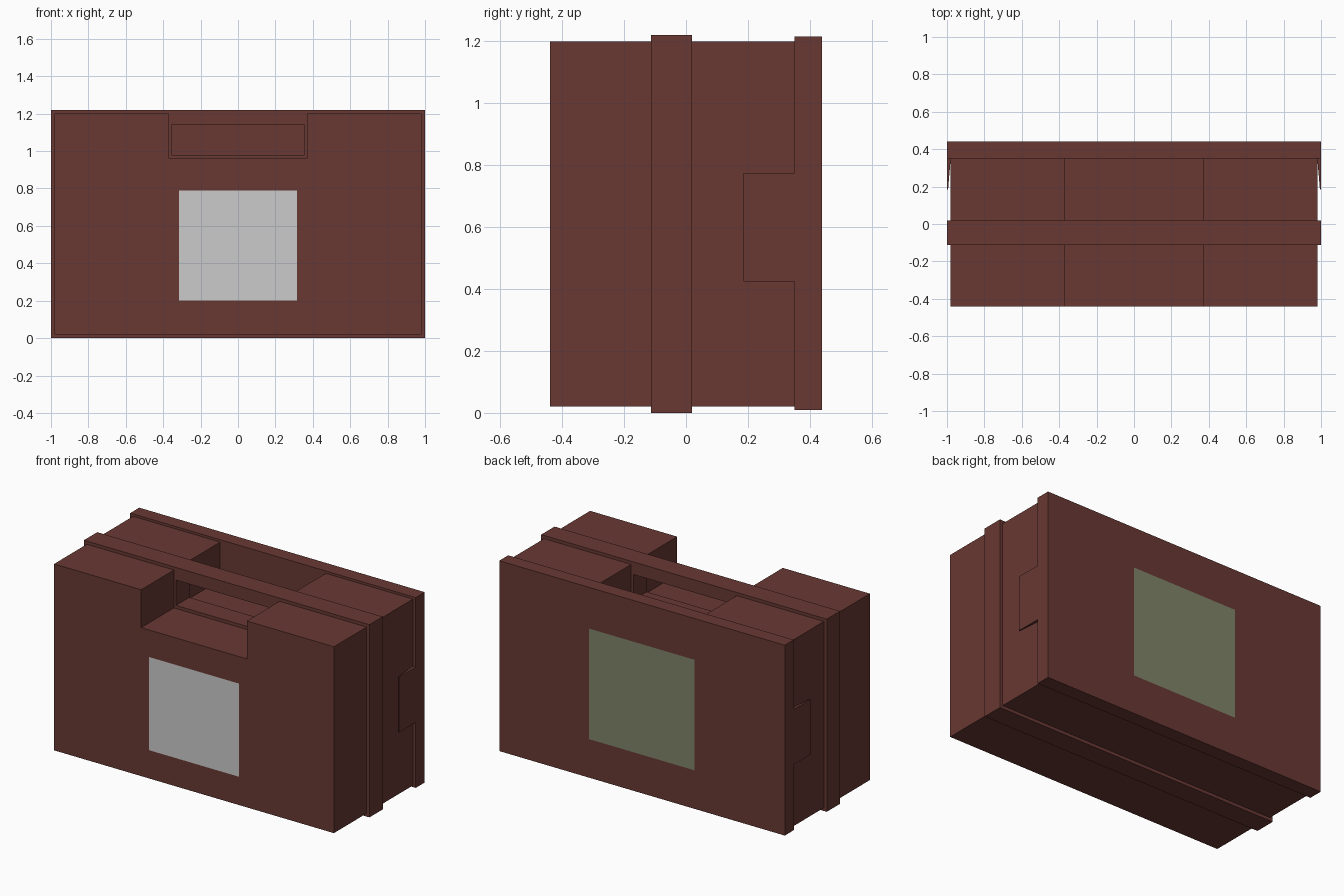
import bpy, bmesh

if "Cube" in bpy.data.objects:
    bpy.data.objects.remove(bpy.data.objects["Cube"])


def material(name, rgb):
    m = bpy.data.materials.new(name)
    m.diffuse_color = (*rgb, 1)
    m.use_nodes = True
    m.node_tree.nodes["Principled BSDF"].inputs["Base Color"].default_value = m.diffuse_color
    return m


BROWN = material("brown_leather", (0.138, 0.040, 0.033))
GREEN = material("grey_green", (0.212, 0.231, 0.138))


def finish(bm, name, mat=None, closed=True):
    if closed:
        bmesh.ops.recalc_face_normals(bm, faces=bm.faces)
    mesh = bpy.data.meshes.new(name)
    bm.to_mesh(mesh)
    bm.free()
    obj = bpy.data.objects.new(name, mesh)
    bpy.context.collection.objects.link(obj)
    if mat:
        mesh.materials.append(mat)
    return obj


def rect(x, z0, z1):
    return [(-x, z0), (x, z0), (x, z1), (-x, z1)]


def extrude_y(bm, faces, dy):
    new = bmesh.ops.extrude_face_region(bm, geom=faces, use_keep_orig=True)["geom"]
    verts = [v for v in new if isinstance(v, bmesh.types.BMVert)]
    bmesh.ops.translate(bm, verts=verts, vec=(0, dy, 0))
    return verts


# Case body: rectangle with a handle recess in the top
bm = bmesh.new()
profile = [(-.98, .02), (.98, .02), (.98, 1.2), (.37, 1.2),
           (.37, .96), (-.37, .96), (-.37, 1.2), (-.98, 1.2)]
face = bm.faces.new([bm.verts.new((x, -.44, z)) for x, z in profile])
extrude_y(bm, [face], .80)
finish(bm, "case_body", BROWN)

# Middle band with the handle opening
bm = bmesh.new()
outer = [bm.verts.new((x, -.113, z)) for x, z in rect(1, 0, 1.22)]
inner = [bm.verts.new((x, -.113, z)) for x, z in rect(.355, .98, 1.14)]
ring = [bm.faces.new((outer[i], outer[(i + 1) % 4], inner[(i + 1) % 4], inner[i]))
        for i in range(4)]
extrude_y(bm, ring, .133)
finish(bm, "handle_band", BROWN)

# Lid plate, with a tapered latch tab pulled forward on each side
bm = bmesh.new()
xs, zs = (-1, -.98, .98, 1), (.01, .425, .775, 1.215)
grid = [[bm.verts.new((x, .35, z)) for z in zs] for x in xs]
cells = {(i, j): bm.faces.new((grid[i][j], grid[i + 1][j], grid[i + 1][j + 1], grid[i][j + 1]))
         for i in range(3) for j in range(3)}
extrude_y(bm, list(cells.values()), .09)
for i in (0, 2):
    tab = cells[(i, 1)]
    for v in extrude_y(bm, [tab], -.165):
        if abs(v.co.x) < .99:
            v.co.x = .994 if v.co.x > 0 else -.994
    bm.faces.remove(tab)
finish(bm, "lid_with_latches", BROWN)


# Flat panels on the front and back
def panel(name, y, x, z0, z1, mat=None):
    bm = bmesh.new()
    pts = rect(x, z0, z1)
    if y > 0:
        pts.reverse()
    bm.faces.new([bm.verts.new((px, y, pz)) for px, pz in pts])
    finish(bm, name, mat, closed=False)


panel("front_panel", -.442, .315, .2, .79)
panel("back_panel", .442, .37, .255, .955, GREEN)
